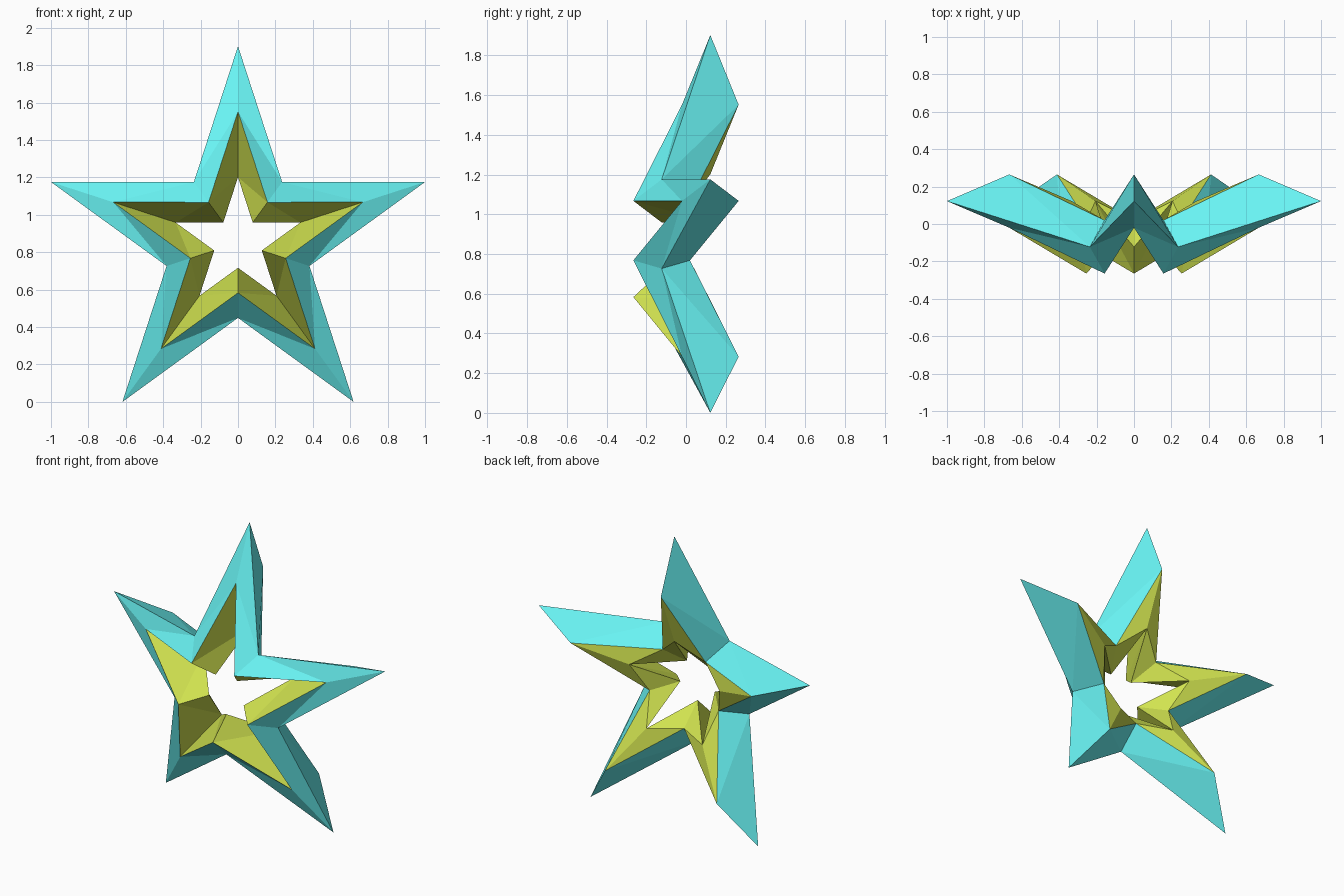
import bpy, bmesh
from math import sin, cos, pi

if "Cube" in bpy.data.objects:
    bpy.data.objects.remove(bpy.data.objects["Cube"])

TIP_R, NOTCH_R = 1.0515, 0.4016   # outer radii of the points and notches
CENTRE_Z = TIP_R * cos(pi / 5)    # two lower points rest on z = 0
SHIFT, HALF = 0.1225, 0.1425      # zigzag depth and half thickness


def material(name, rgb):
    m = bpy.data.materials.new(name)
    m.diffuse_color = (*rgb, 1)
    m.use_nodes = True
    m.node_tree.nodes["Principled BSDF"].inputs["Base Color"].default_value = m.diffuse_color
    return m


# Diamond cross-section: (radius factor, depth offset) outer, front, inner, back
SECTION = [(1, 0), (2 / 3, -HALF), (1 / 3, 0), (2 / 3, HALF)]

bm = bmesh.new()

# One diamond at each point (pushed back) and each notch (pushed forward)
rings = []
for i in range(10):
    a = i * pi / 5
    r, y = (TIP_R, SHIFT) if i % 2 == 0 else (NOTCH_R, -SHIFT)
    rings.append([bm.verts.new((r * f * sin(a), y + d, CENTRE_Z + r * f * cos(a)))
                  for f, d in SECTION])

# Bridge the diamonds; outer faces are cyan, inner faces yellow
for i in range(10):
    p, q = rings[i], rings[(i + 1) % 10]
    for k in range(4):
        n = (k + 1) % 4
        face = bm.faces.new((p[k], p[n], q[n], q[k]))
        face.material_index = 1 if k in (1, 2) else 0

bmesh.ops.triangulate(bm, faces=bm.faces[:], quad_method='SHORT_EDGE')
bmesh.ops.recalc_face_normals(bm, faces=bm.faces[:])

mesh = bpy.data.meshes.new("folded_star_ring")
bm.to_mesh(mesh)
bm.free()
mesh.materials.append(material("outer_cyan", (0.14, 0.90, 0.90)))
mesh.materials.append(material("inner_yellow", (0.64, 0.77, 0.08)))
star = bpy.data.objects.new("folded_star_ring", mesh)
bpy.context.collection.objects.link(star)
